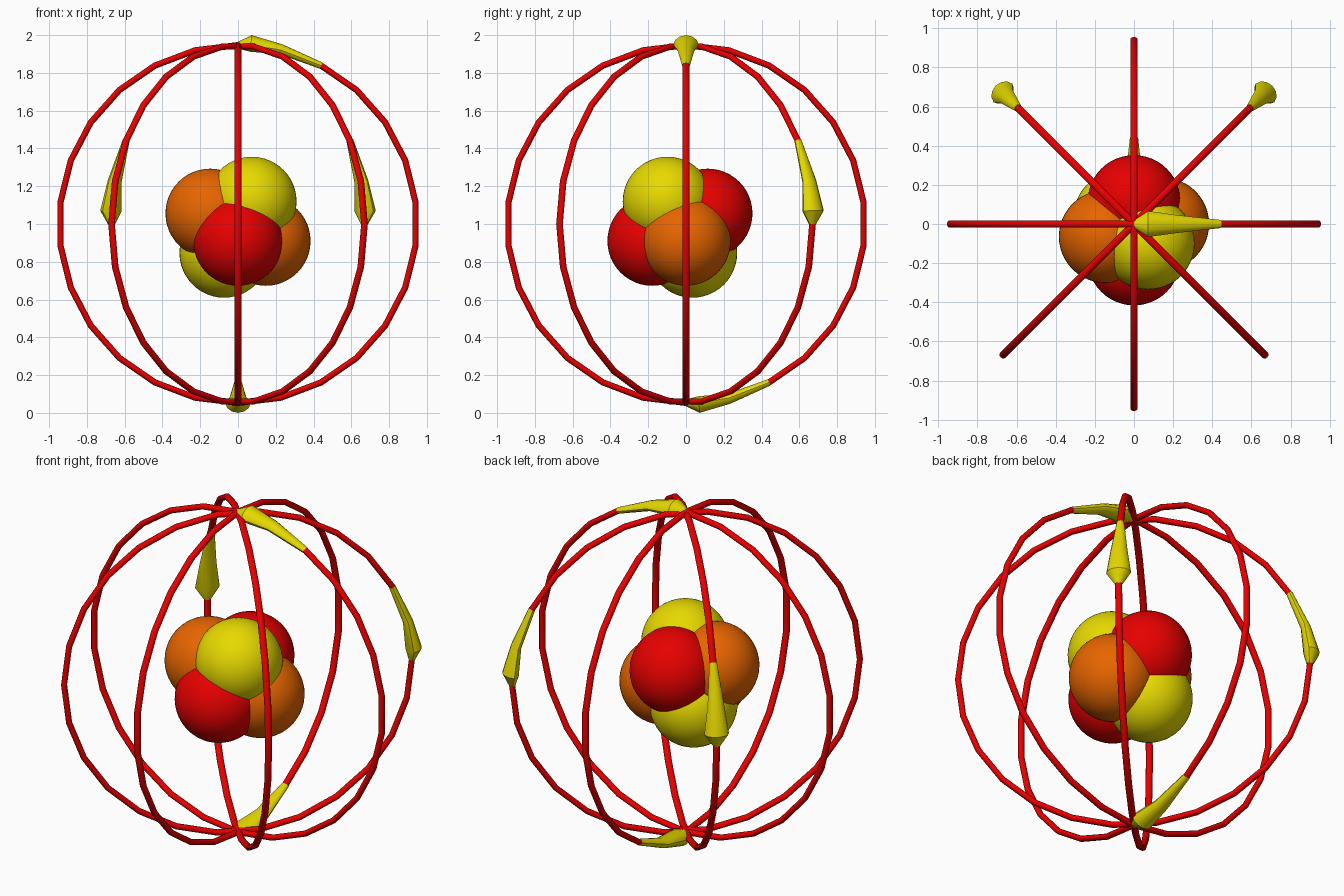
import bpy, bmesh, math
from mathutils import Vector

if "Cube" in bpy.data.objects:
    bpy.data.objects.remove(bpy.data.objects["Cube"])

def material(name, rgb):
    m = bpy.data.materials.new(name)
    m.diffuse_color = (*rgb, 1.0)
    m.use_nodes = True
    m.node_tree.nodes["Principled BSDF"].inputs["Base Color"].default_value = m.diffuse_color
    return m

RED = material("red", (0.8, 0.0, 0.0))
ORANGE = material("orange", (0.8, 0.13, 0.0))
YELLOW = material("yellow", (0.8, 0.7, 0.0))

SEGMENTS = 26
RADIUS = 0.947
SIDES = 12
HUB = Vector((0, 0, 1))

def sweep(name, points, sections, side, mat, closed=False):
    """Loft oval sections along a path round the hub.
    Each section is (half width, outer depth, inner depth, outward shift)."""
    bm = bmesh.new()
    rings = []
    for p, (width, outer, inner, shift) in zip(points, sections):
        out = (p - HUB).normalized()
        ring = []
        for j in range(SIDES):
            t = 2 * math.pi * j / SIDES
            depth = outer if math.sin(t) > 0 else inner
            ring.append(bm.verts.new(p + out * (shift + depth * math.sin(t))
                                     + side * (width * math.cos(t))))
        rings.append(ring)
    pairs = list(zip(rings, rings[1:]))
    if closed:
        pairs.append((rings[-1], rings[0]))
    else:
        bm.faces.new(rings[0])
        bm.faces.new(rings[-1])
    for a, b in pairs:
        for j in range(SIDES):
            k = (j + 1) % SIDES
            bm.faces.new((a[j], a[k], b[k], b[j]))
    bmesh.ops.recalc_face_normals(bm, faces=bm.faces)
    mesh = bpy.data.meshes.new(name)
    bm.to_mesh(mesh)
    bm.free()
    mesh.materials.append(mat)
    obj = bpy.data.objects.new(name, mesh)
    bpy.context.collection.objects.link(obj)
    bpy.ops.object.select_all(action='DESELECT')
    obj.select_set(True)
    bpy.context.view_layer.objects.active = obj
    bpy.ops.object.shade_smooth_by_angle(angle=math.radians(35))

TUBE = (0.019, 0.0165, 0.0165, 0)
# Arrow sections: point at the ring, wide barb, middle, thin tail
ARROW = [(0.021, 0.018, 0.018, 0), (0.067, 0.053, 0.035, 0.008),
         (0.045, 0.031, 0.024, 0.002), (0.021, 0.018, 0.018, 0)]

# Orbit rings, each with an arrow over its first two segments:
# azimuth of the plane, start angle, direction of travel
orbits = [(0, 90, -1), (90, -90, 1), (45, 0, 1), (135, 0, 1)]
for i, (azimuth, start, sign) in enumerate(orbits, 1):
    az = math.radians(azimuth)
    out = Vector((math.cos(az), math.sin(az), 0))
    side = Vector((-math.sin(az), math.cos(az), 0))
    pts = []
    for k in range(SEGMENTS):
        a = math.radians(start + sign * 360 * k / SEGMENTS)
        pts.append(HUB + RADIUS * (out * math.cos(a) + Vector((0, 0, math.sin(a)))))
    sweep(f"orbit_ring_{i}", pts, [TUBE] * SEGMENTS, side, RED, closed=True)
    barb = pts[0].lerp(pts[1], 0.3)
    sweep(f"orbit_arrow_{i}", [pts[0], barb, pts[1], pts[2]], ARROW, side, YELLOW)

# Nucleus: three opposite pairs of overlapping balls
centre = Vector((0, -0.032, 0.983))
pairs = [("red", RED, (0, -0.147, -0.073)),
         ("orange", ORANGE, (0.147, 0.032, -0.073)),
         ("yellow", YELLOW, (0.073, -0.066, 0.136))]
for label, mat, offset in pairs:
    for end, s in (("a", 1), ("b", -1)):
        bpy.ops.mesh.primitive_uv_sphere_add(segments=48, ring_count=24, radius=0.237,
                                             location=centre + s * Vector(offset))
        ball = bpy.context.object
        ball.name = f"{label}_nucleus_ball_{end}"
        ball.data.materials.append(mat)
        bpy.ops.object.shade_smooth()
